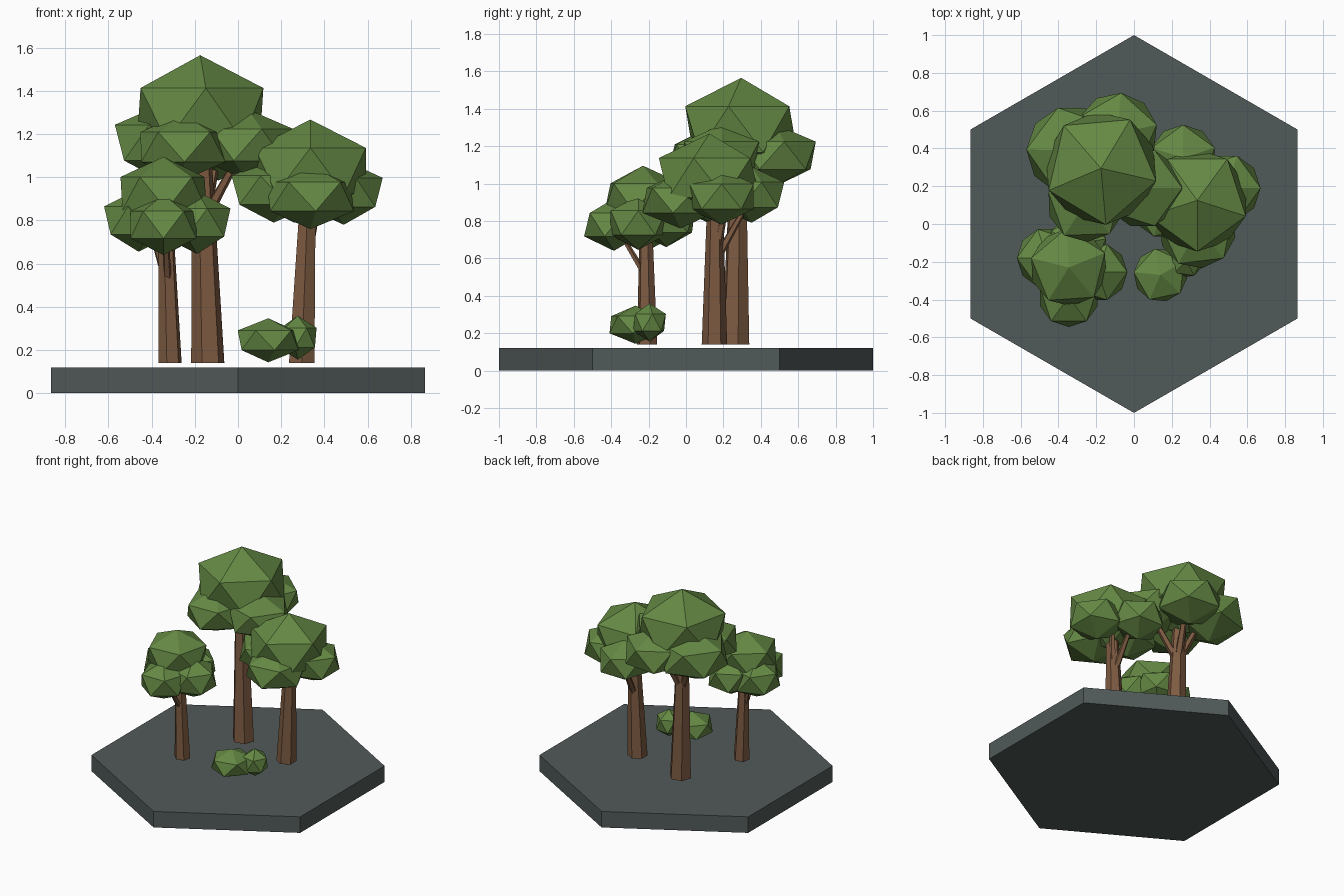
import bpy, bmesh, math
from mathutils import Vector, Matrix

if "Cube" in bpy.data.objects:
    bpy.data.objects.remove(bpy.data.objects["Cube"])


def material(name, rgb):
    m = bpy.data.materials.new(name)
    m.diffuse_color = (*rgb, 1.0)
    m.use_nodes = True
    m.node_tree.nodes["Principled BSDF"].inputs["Base Color"].default_value = m.diffuse_color
    return m


LEAF = material("leaf green", (0.13, 0.25, 0.058))
BARK = material("bark brown", (0.205, 0.103, 0.053))
STONE = material("slate grey", (0.082, 0.101, 0.100))


def finish(bm, name, mat):
    bmesh.ops.recalc_face_normals(bm, faces=bm.faces)
    me = bpy.data.meshes.new(name)
    bm.to_mesh(me)
    bm.free()
    me.materials.append(mat)
    ob = bpy.data.objects.new(name, me)
    bpy.context.collection.objects.link(ob)
    return ob


def taper(bm, a, b, ra, rb, sides=6, turn=0.0):
    """Tapered prism with level ends from point a to point b."""
    rings = []
    for p, r in ((a, ra), (b, rb)):
        ring = []
        for i in range(sides):
            t = math.radians(turn) + math.tau * i / sides
            ring.append(bm.verts.new((p[0] + r * math.cos(t), p[1] + r * math.sin(t), p[2])))
        rings.append(ring)
    lo, hi = rings
    bm.faces.new(lo[::-1])
    bm.faces.new(hi)
    for i in range(sides):
        j = (i + 1) % sides
        bm.faces.new((lo[i], lo[j], hi[j], hi[i]))


def blob(bm, x, y, z, half_width, half_height, turn):
    """Faceted leaf clump: a squashed icosahedron."""
    r = half_width / 0.894
    mat = (Matrix.Translation((x, y, z)) @ Matrix.Rotation(math.radians(turn), 4, 'Z')
           @ Matrix.Diagonal((r, r, half_height, 1)))
    bmesh.ops.create_icosphere(bm, subdivisions=1, radius=1, matrix=mat)


def tree(label, base, top, r0, r1, turn, fork, branch_r, crown, clumps, branch_tips):
    # Trunk
    bm = bmesh.new()
    taper(bm, base, top, r0, r1, 6, turn)
    finish(bm, label + "_trunk", BARK)
    # Branches leave the trunk at the fork height and reach into the clumps
    bm = bmesh.new()
    f = (fork - base[2]) / (top[2] - base[2])
    start = Vector(base).lerp(Vector(top), f)
    for tip in branch_tips:
        taper(bm, start, tip, branch_r, branch_r * 0.6, 5, turn)
    finish(bm, label + "_branches", BARK)
    # Crown and the lower clumps around it
    bm = bmesh.new()
    blob(bm, *crown)
    finish(bm, label + "_crown", LEAF)
    bm = bmesh.new()
    for c in clumps:
        blob(bm, *c)
    finish(bm, label + "_lower_leaves", LEAF)


# Hexagonal ground tile
bm = bmesh.new()
taper(bm, (0, 0, 0), (0, 0, 0.12), 1, 1, 6, 30)
finish(bm, "ground_tile", STONE)

# Tall tree
tree("tall_tree", (-0.14, 0.265, 0.14), (-0.17, 0.28, 1.2), 0.078, 0.042, 10, 0.8, 0.032,
     (-0.175, 0.295, 1.29, 0.30, 0.275, -13),
     [(-0.335, 0.39, 1.16, 0.235, 0.185, 35),
      (-0.09, 0.48, 1.15, 0.215, 0.165, 12),
      (-0.255, 0.11, 1.14, 0.205, 0.155, 20),
      (0.045, 0.19, 1.15, 0.21, 0.165, 0)],
     [(0.0, 0.22, 1.09), (-0.1, 0.42, 1.09), (-0.29, 0.35, 1.12)])

# Middle tree
tree("middle_tree", (0.295, 0.152, 0.14), (0.325, 0.155, 0.95), 0.068, 0.040, 30, 0.58, 0.028,
     (0.335, 0.125, 1.03, 0.27, 0.237, -18),
     [(0.49, 0.19, 0.93, 0.18, 0.15, 0),
      (0.26, 0.35, 0.94, 0.175, 0.15, 18),
      (0.335, -0.03, 0.91, 0.205, 0.15, 25),
      (0.165, 0.12, 0.94, 0.195, 0.15, 36)],
     [(0.30, 0.31, 0.86), (0.37, 0.21, 0.88)])

# Small tree
tree("small_tree", (-0.315, -0.208, 0.14), (-0.335, -0.215, 0.84), 0.056, 0.033, 15, 0.50, 0.022,
     (-0.345, -0.23, 0.925, 0.205, 0.17, 22),
     [(-0.46, -0.18, 0.80, 0.16, 0.145, 36),
      (-0.345, -0.385, 0.78, 0.16, 0.14, 18),
      (-0.19, -0.255, 0.79, 0.155, 0.145, 0),
      (-0.30, -0.105, 0.80, 0.155, 0.14, 10)],
     [(-0.335, -0.35, 0.73), (-0.40, -0.19, 0.75)])

# Bush: one broad clump with a narrow one beside it
bm = bmesh.new()
blob(bm, 0.14, -0.27, 0.245, 0.142, 0.102, 30)
blob(bm, 0.277, -0.195, 0.257, 0.088, 0.102, 10)
finish(bm, "bush", LEAF)
